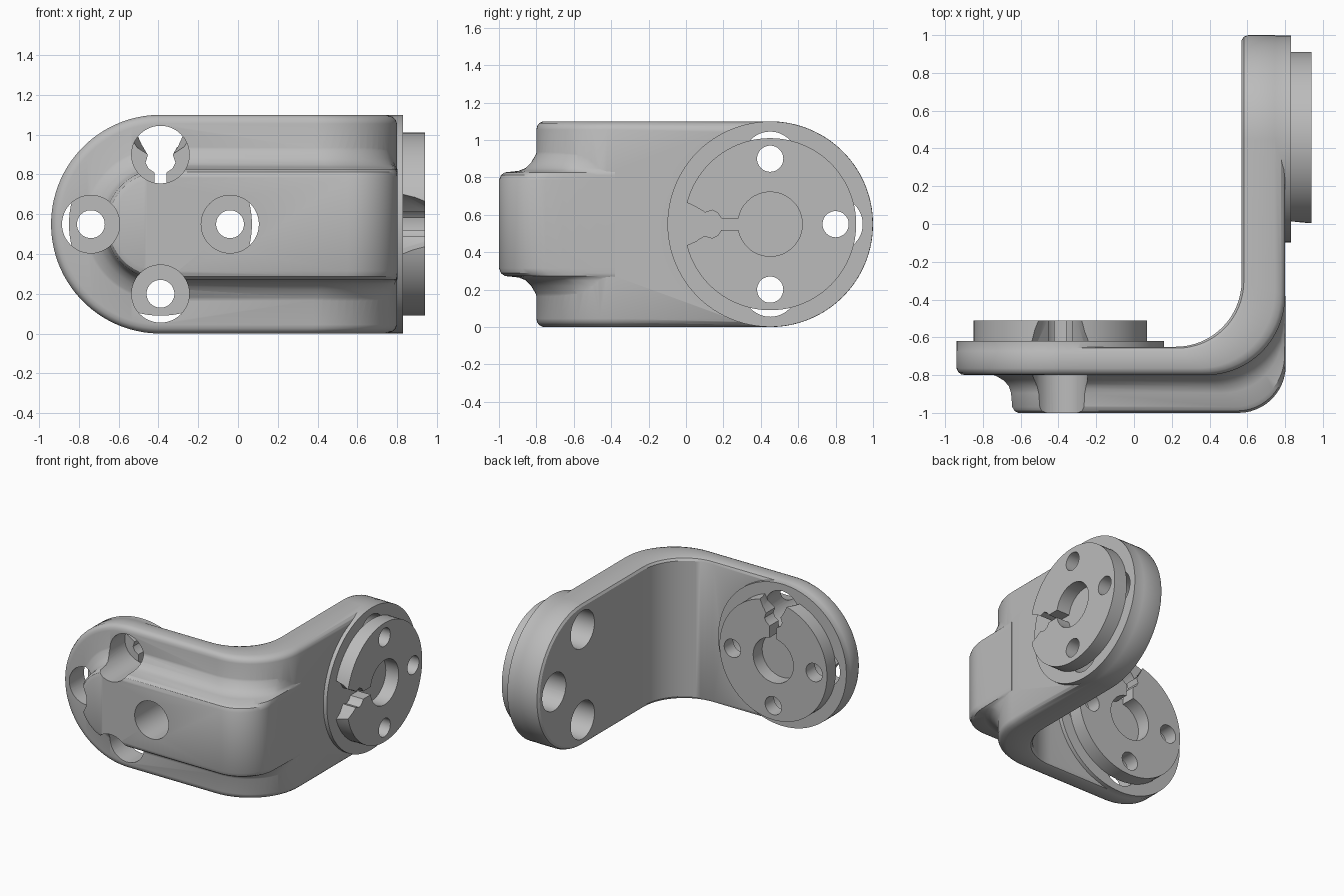
import bpy, bmesh
from math import sin, cos, pi, radians
from mathutils import Matrix, Vector

cube = bpy.data.objects.get("Cube")
if cube:
    bpy.data.objects.remove(cube)

metal = bpy.data.materials.new("grey_metal")
metal.use_nodes = True
GREY = (0.5, 0.5, 0.5, 1)
metal.diffuse_color = GREY
metal.node_tree.nodes["Principled BSDF"].inputs["Base Color"].default_value = GREY

MID = 0.55          # mid height, also the radius of both rounded ends
END_X, END_Y = -0.39, 0.45   # centres of the rounded ends
PAD_A, PAD_B = -0.62, 0.83   # mounting planes of the two discs
BOLT = 0.35         # bolt circle radius


def finish(name, bm):
    bmesh.ops.recalc_face_normals(bm, faces=bm.faces)
    mesh = bpy.data.meshes.new(name)
    bm.to_mesh(mesh)
    bm.free()
    mesh.materials.append(metal)
    ob = bpy.data.objects.new(name, mesh)
    bpy.context.collection.objects.link(ob)
    return ob


def loft(name, loops):
    """Bridge mirrored loops and close both ends with strips of quads."""
    bm = bmesh.new()
    rows = [[bm.verts.new(p) for p in loop] for loop in loops]
    n = len(rows[0])
    for a, b in zip(rows, rows[1:]):
        for i in range(n):
            j = (i + 1) % n
            bm.faces.new((a[i], a[j], b[j], b[i]))
    for row in (rows[0], rows[-1]):
        for i in range(n // 2 - 1):
            bm.faces.new((row[i], row[i + 1], row[n - 2 - i], row[n - 1 - i]))
    return finish(name, bm)


def bend(cx, cy, r, steps=16):
    """Quarter turn from the front arm to the side arm."""
    arc = [i * pi / 2 / steps for i in range(steps + 1)]
    return [(cx + r * sin(a), cy - r * cos(a)) for a in arc]


def layered(name, path_a, path_b, layers, round_far_end):
    """Stack rounded outlines between two bent paths; layers are (blend, half width)."""
    steps = 24
    loops = []
    for s, r in layers:
        path = [Vector(p).lerp(Vector(q), s) for p, q in zip(path_a, path_b)]
        angles = [(i + 0.5) / steps * pi / 2 for i in range(steps)]
        half = [(END_X - r * cos(t), path[0].y, r * sin(t)) for t in angles]
        half.append((END_X, path[0].y, r))
        half += [(p.x, p.y, r) for p in path]
        if round_far_end:
            half.append((path[-1].x, END_Y, r))
            half += [(path[-1].x, END_Y + r * cos(t), r * sin(t)) for t in reversed(angles)]
        loops.append([(x, y, MID + z) for x, y, z in half]
                     + [(x, y, MID - z) for x, y, z in reversed(half)])
    return loft(name, loops)


def cylinders(name, frame, spots, z0, z1):
    """Cylinders along the frame's own z; spots are (x, y, radius)."""
    bm = bmesh.new()
    for x, y, r in spots:
        place = frame @ Matrix.Translation((x, y, (z0 + z1) / 2))
        bmesh.ops.create_cone(bm, cap_ends=True, segments=96 if r > 0.3 else 48,
                              radius1=r, radius2=r, depth=z1 - z0, matrix=place)
    return finish(name, bm)


def combine(ob, other, operation):
    mod = ob.modifiers.new(other.name, 'BOOLEAN')
    mod.operation = operation
    mod.solver = 'EXACT'
    mod.object = other
    other.hide_render = True


def bake(ob, helpers):
    """Apply modifiers, drop the helpers and smooth the curved faces."""
    bpy.ops.object.select_all(action='DESELECT')
    ob.select_set(True)
    bpy.context.view_layer.objects.active = ob
    bpy.ops.object.convert(target='MESH')
    for h in helpers:
        bpy.data.objects.remove(h)
    bpy.ops.object.shade_smooth_by_angle(angle=radians(30))


def frame(x_axis, y_axis, z_axis, origin):
    return Matrix((x_axis, y_axis, z_axis)).transposed().to_4x4().normalized() \
        if origin is None else Matrix.Translation(origin) @ \
        Matrix((x_axis, y_axis, z_axis)).transposed().to_4x4()


# Disc frames: z points out of the disc, x points towards its notch
FRAME_A = frame((0, 0, 1), (1, 0, 0), (0, 1, 0), (END_X, PAD_A, MID))
FRAME_B = frame((0, -1, 0), (0, 0, -1), (1, 0, 0), (PAD_B, END_Y, MID))

# Bent plate with softened edges
bracket = layered("bracket", bend(0.38, -0.38, 0.42), bend(0.22, -0.30, 0.35),
                  [(0, 0.505), (0.03, 0.525), (0.1, 0.54), (0.24, 0.55),
                   (0.85, 0.55), (0.95, 0.542), (1, 0.525)], True)

# Raised rib around the outside of the bend, with flared flanks
crest = bend(0.553, -0.75, 0.25, 12) + [(0.803, y) for y in (-0.66, -0.57, -0.48, -0.38)]
rib = layered("rib", bend(0.38, -0.38, 0.41), crest,
              [(0, 0.41), (0.07, 0.37), (0.18, 0.33), (0.32, 0.30), (0.5, 0.285),
               (0.85, 0.277), (0.95, 0.262), (1, 0.235)], False)

# Round pads under the discs
pads = [cylinders("pad", f, [(0, 0, 0.549)], -0.1, 0) for f in (FRAME_A, FRAME_B)]

# Counterbores: four in the front arm, three in the side arm
plain = [(-BOLT, 0), (0, BOLT), (0, -BOLT)]
bores = [cylinders("bores", FRAME_A, [(x, y, 0.145) for x, y in plain + [(BOLT, 0)]], -0.5, 0.05),
         cylinders("bores", FRAME_B, [(x, y, 0.145) for x, y in plain], -0.4, 0.05)]

for part in [rib] + pads:
    combine(bracket, part, 'UNION')
for part in bores:
    combine(bracket, part, 'DIFFERENCE')
bake(bracket, [rib] + pads + bores)

# Notch outline: slit, round pocket, then a flare that widens towards the base
NOTCH = [(0.1, 0.03), (0.26, 0.03), (0.28, 0.06), (0.31, 0.075), (0.35, 0.062),
         (0.39, 0.085), (0.5, 0.135)]


def notch_loop(f, z, flare):
    half = [(x, y * (flare if x > 0.37 else 1), z) for x, y in NOTCH]
    full = half + [(x, -y, z) for x, y, z in reversed(half)]
    return [f @ Vector(p) for p in full]


# Coupling discs with centre hole, bolt holes and notch
for name, f in (("front_arm_disc", FRAME_A), ("side_arm_disc", FRAME_B)):
    disc = cylinders(name, f, [(0, 0, 0.46)], 0, 0.11)
    holes = cylinders("holes", f, [(0, 0, 0.172)] + [(x, y, 0.07) for x, y in plain], -0.1, 0.2)
    notch = loft("notch", [notch_loop(f, -0.01, 1.45), notch_loop(f, 0.12, 1)])
    combine(disc, holes, 'DIFFERENCE')
    combine(disc, notch, 'DIFFERENCE')
    bake(disc, [holes, notch])
